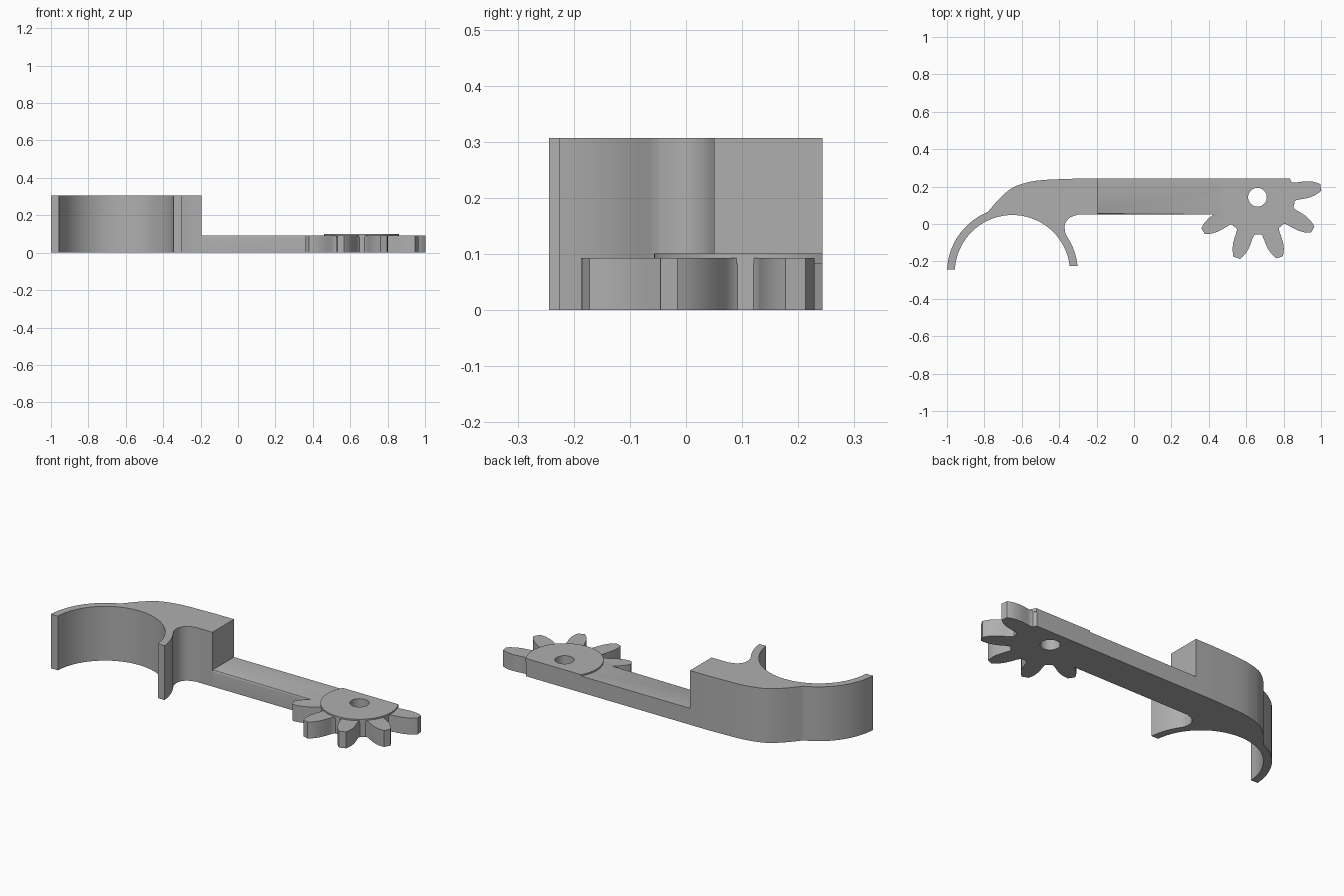
import bpy, bmesh
from math import sin, cos, radians, pi

if "Cube" in bpy.data.objects:
    bpy.data.objects.remove(bpy.data.objects["Cube"])

grey = bpy.data.materials.new("plain grey")
grey.use_nodes = True
grey.diffuse_color = (0.43, 0.43, 0.43, 1)
grey.node_tree.nodes["Principled BSDF"].inputs["Base Color"].default_value = (0.43, 0.43, 0.43, 1)

HUB = (0.66, 0.143)
RING = (-0.65, -0.26)
BACK = 0.243
BAR_FRONT = 0.05
BAR_TOP = 0.093
STEP_X = -0.195


def arc(center, r, a0, a1, n):
    """Points on an arc, angles in degrees."""
    angles = [radians(a0 + (a1 - a0) * i / n) for i in range(n + 1)]
    return [(center[0] + r * cos(a), center[1] + r * sin(a)) for a in angles]


def curve_through(pts, n=5):
    """Smooth curve through a few points."""
    p = [pts[0]] + pts + [pts[-1]]
    out = []
    for a, b, c, d in zip(p, p[1:], p[2:], p[3:]):
        for i in range(n):
            t = i / n
            out.append(tuple(0.5 * (2 * b[k] + (c[k] - a[k]) * t
                       + (2 * a[k] - 5 * b[k] + 4 * c[k] - d[k]) * t * t
                       + (3 * b[k] - a[k] - 3 * c[k] + d[k]) * t ** 3) for k in (0, 1)))
    return out + [pts[-1]]


def prism(name, outline, z0, z1, soften=None):
    """Upright solid from an outline; soften picks top edges to round."""
    bm = bmesh.new()
    face = bm.faces.new([bm.verts.new((x, y, z0)) for x, y in outline])
    top = bmesh.ops.extrude_face_region(bm, geom=[face])["geom"]
    for v in top:
        if isinstance(v, bmesh.types.BMVert):
            v.co.z = z1
    bmesh.ops.recalc_face_normals(bm, faces=bm.faces)
    if soften:
        edges = [e for e in bm.edges if all(soften(v.co) for v in e.verts)]
        bmesh.ops.bevel(bm, geom=edges, offset=0.012, segments=3,
                        profile=0.5, affect="EDGES")
    mesh = bpy.data.meshes.new(name)
    bm.to_mesh(mesh)
    bm.free()
    mesh.materials.append(grey)
    ob = bpy.data.objects.new(name, mesh)
    bpy.context.collection.objects.link(ob)
    return ob


# Clip: split ring with a shoulder block
clip_outline = arc(RING, 0.35, 177.2, 112, 16)
clip_outline += curve_through([(-0.78, 0.066), (-0.72, 0.135), (-0.66, 0.187), (-0.6, 0.214),
                               (-0.5, 0.234), (-0.3, BACK)])[1:]
clip_outline += [(STEP_X, BACK), (STEP_X, BAR_FRONT)]
clip_outline += curve_through([(-0.3, BAR_FRONT), (-0.345, 0.032), (-0.37, -0.005),
                               (-0.367, -0.05)])
clip_outline += arc(RING, 0.35, 34, 5.7, 8)
clip_outline += arc(RING, 0.308, 6.5, 177, 40)
clip = prism("clip", clip_outline, 0, 0.307)

# Arm with gear teeth at its end
half_tooth = [(0.198, 15.5), (0.207, 13.2), (0.225, 11.8), (0.25, 10.6),
              (0.28, 9), (0.31, 6.7), (0.33, 4.6), (0.343, 3)]
teeth = []
for i in range(5):
    axis = -148 + 39.2 * i
    flank = [(r, axis - h) for r, h in half_tooth]
    flank += [(r, axis + h) for r, h in reversed(half_tooth)]
    if i == 0:
        flank = flank[3:]
    teeth += [(HUB[0] + r * cos(radians(a)), HUB[1] + r * sin(radians(a))) for r, a in flank]
arm_outline = [(STEP_X, BAR_FRONT), (0.405, BAR_FRONT)] + teeth
arm_outline += [(0.845, 0.215), (0.83, BACK), (STEP_X, BACK)]
arm = prism("geared_arm", arm_outline, 0, BAR_TOP,
            lambda co: co.z > 0.05 and abs(co.y - BAR_FRONT) < 0.0001 and co.x < 0.41)

# Raised hub plate, cut flat along the back
hub = prism("hub_plate", arc(HUB, 0.2, 150, 390, 48), BAR_TOP - 0.01, 0.101)

# Pivot hole through arm and hub
cutter = prism("pivot_hole_cutter", arc(HUB, 0.05, 0, 360 - 360 / 32, 31), -0.1, 0.3)
cutter.hide_render = True
for ob in (arm, hub):
    mod = ob.modifiers.new("pivot_hole", "BOOLEAN")
    mod.operation = "DIFFERENCE"
    mod.solver = "EXACT"
    mod.object = cutter
    bpy.context.view_layer.update()
    graph = bpy.context.evaluated_depsgraph_get()
    cut = bpy.data.meshes.new_from_object(ob.evaluated_get(graph))
    ob.modifiers.clear()
    ob.data = cut
bpy.data.objects.remove(cutter)

# Smooth the curved walls, keep the rims sharp
for ob in (clip, arm, hub):
    bpy.ops.object.select_all(action="DESELECT")
    ob.select_set(True)
    bpy.context.view_layer.objects.active = ob
    bpy.ops.object.shade_smooth_by_angle(angle=radians(30))
